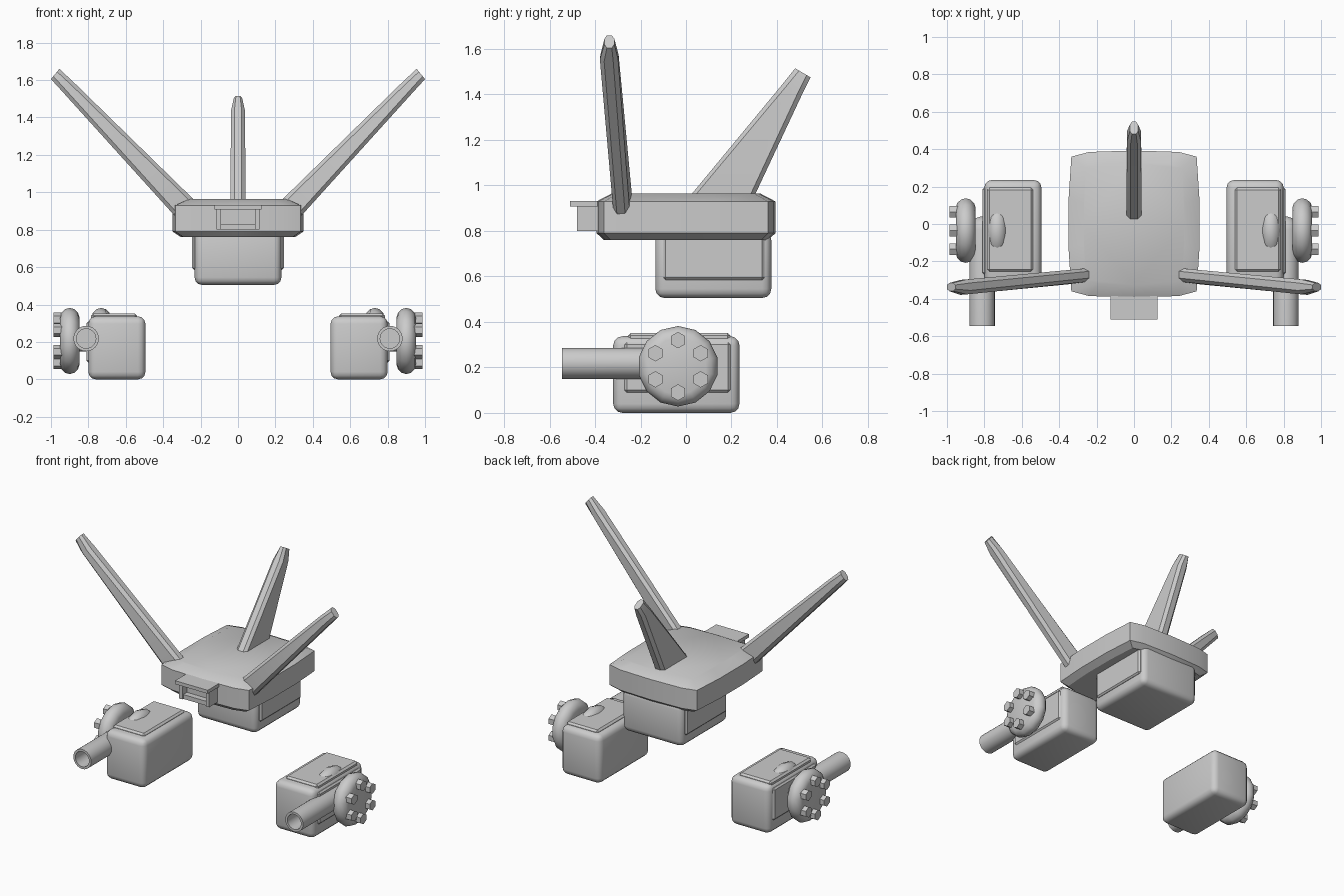
import bpy, bmesh, math
from mathutils import Vector

cube = bpy.data.objects.get("Cube")
if cube:
    bpy.data.objects.remove(cube, do_unlink=True)

grey = bpy.data.materials.new("plain grey")
grey.use_nodes = True
grey.diffuse_color = (0.6, 0.6, 0.6, 1)
grey.node_tree.nodes["Principled BSDF"].inputs["Base Color"].default_value = (0.6, 0.6, 0.6, 1)


def finish(name, bm, bevel=0, segments=2, angle=35):
    bmesh.ops.recalc_face_normals(bm, faces=bm.faces)
    mesh = bpy.data.meshes.new(name)
    bm.to_mesh(mesh)
    bm.free()
    mesh.materials.append(grey)
    ob = bpy.data.objects.new(name, mesh)
    bpy.context.collection.objects.link(ob)
    bpy.ops.object.select_all(action='DESELECT')
    ob.select_set(True)
    bpy.context.view_layer.objects.active = ob
    if bevel:
        mod = ob.modifiers.new("Bevel", 'BEVEL')
        mod.width, mod.segments = bevel, segments
        bpy.ops.object.modifier_apply(modifier=mod.name)
    bpy.ops.object.shade_smooth_by_angle(angle=math.radians(angle))
    return ob


def box(name, x, y, z, bevel=0, segments=2):
    bm = bmesh.new()
    bmesh.ops.create_cube(bm, size=1)
    for v in bm.verts:
        v.co = [lo + (c + 0.5) * (hi - lo) for c, (lo, hi) in zip(v.co, (x, y, z))]
    return finish(name, bm, bevel, segments)


def loft(name, rings, angle=35):
    # Skin a closed solid over rings of equal point count
    bm = bmesh.new()
    loops = [[bm.verts.new(p) for p in ring] for ring in rings]
    n = len(loops[0])
    for a, b in zip(loops, loops[1:]):
        for i in range(n):
            j = (i + 1) % n
            bm.faces.new((a[i], a[j], b[j], b[i]))
    bm.faces.new(loops[0])
    bm.faces.new(loops[-1])
    return finish(name, bm, angle=angle)


def lathe(name, profile, centre, axis, sides, turn=0, angle=35):
    # Rings of (position along axis, radius) about the x or y axis
    rings = []
    for t, r in profile:
        ring = []
        for i in range(sides):
            a = math.tau * i / sides + turn
            u, w = r * math.cos(a), r * math.sin(a)
            offset = (t, u, w) if axis == 'x' else (u, t, w)
            ring.append(Vector(centre) + Vector(offset))
        rings.append(ring)
    return loft(name, rings, angle)


def blade(name, sections, thick_dir):
    # Each section: one edge point, the opposite edge point, half thickness
    d = Vector(thick_dir)
    rings = []
    for a, b, t in sections:
        a, b = Vector(a), Vector(b)
        w = (b - a).normalized() * min(0.02, (b - a).length * 0.3)
        rings.append([a - d * t * 0.5, a + w - d * t, b - w - d * t, b - d * t * 0.5,
                      b + d * t * 0.5, b - w + d * t, a + w + d * t, a + d * t * 0.5])
    return loft(name, rings, angle=20)


# Main hull slab with rounded outline and chamfered rims
half = [(0.35, 0.0), (0.35, 0.13), (0.335, 0.36), (0.24, 0.385), (0.0, 0.393)]
quarter = half + [(-x, y) for x, y in half[-2::-1]]
outline = quarter + [(x, -y) for x, y in quarter[-2:0:-1]]
loft("hull", [[(x * sx, y * sy, z) for x, y in outline] for z, sx, sy in
              [(0.76, 0.87, 0.92), (0.79, 1, 1), (0.93, 1, 1), (0.965, 0.77, 0.83)]], 28)

# Lower housing with a raised panel on each side
box("lower_housing", (-0.232, 0.232), (-0.135, 0.375), (0.505, 0.80), 0.04, 3)
box("lower_side_panels", (-0.245, 0.245), (-0.10, 0.345), (0.585, 0.80), 0.01, 1)

# Front sensor: hood and an open frame
box("sensor_hood", (-0.125, 0.125), (-0.51, -0.37), (0.908, 0.932))
box("sensor_back", (-0.115, 0.115), (-0.43, -0.37), (0.80, 0.91))
box("sensor_sill", (-0.115, 0.115), (-0.47, -0.37), (0.80, 0.83))
for s in (-1, 1):
    box("sensor_cheek", sorted((s * 0.09, s * 0.115)), (-0.48, -0.37), (0.80, 0.91))

# Rear fin
blade("rear_fin", [((0, -0.01, 0.92), (0, 0.285, 0.92), 0.04),
                   ((0, 0.42, 1.44), (0, 0.515, 1.41), 0.038),
                   ((0, 0.48, 1.515), (0, 0.548, 1.475), 0.022)], (1, 0, 0))

for s, side in ((1, "left"), (-1, "right")):
    # Swept front blades
    blade(side + "_blade", [((s * 0.23, -0.27, 0.955), (s * 0.33, -0.285, 0.865), 0.036),
                            ((s * 0.875, -0.335, 1.585), (s * 0.945, -0.34, 1.545), 0.04),
                            ((s * 0.955, -0.337, 1.66), (s, -0.337, 1.605), 0.022)],
          (0, 1, 0))

    # Pod with top and outer panels
    def span(a, b):
        return sorted((s * a, s * b))
    box(side + "_pod", span(0.495, 0.80), (-0.32, 0.235), (0, 0.337), 0.04, 3)
    box(side + "_pod_lid", span(0.54, 0.785), (-0.255, 0.195), (0.30, 0.352), 0.012, 1)
    box(side + "_pod_panel", span(0.75, 0.81), (-0.27, 0.195), (0.09, 0.31), 0.01, 1)

    # Round drums either side of the barrel
    rim = [(-0.053, 0.125), (-0.045, 0.15), (-0.025, 0.17), (0, 0.177),
           (0.025, 0.17), (0.045, 0.15), (0.053, 0.125)]
    for part, x in (("outer_drum", 0.9), ("inner_drum", 0.732)):
        lathe(f"{side}_{part}", rim, (s * x, -0.035, 0.205), 'x', 14, math.pi / 2)
    lathe(side + "_axle", [(-0.1, 0.06), (0.1, 0.06)], (s * 0.815, -0.035, 0.21), 'x', 16)

    # Hexagonal bolts on the outer drum
    for i in range(6):
        a = math.tau * i / 6 + math.pi / 2
        lathe(side + "_bolt", [(-0.03, 0.036), (0.03, 0.036)],
              (s * 0.956, -0.035 + 0.115 * math.cos(a), 0.205 + 0.115 * math.sin(a)),
              'x', 6, math.pi / 2)

    # Hollow barrel with a domed rear end
    dome = [(0.07 * math.sin(a), 0.068 * math.cos(a)) for a in (1.45, 1.1, 0.75, 0.4, 0)]
    lathe(side + "_barrel", dome + [(-0.515, 0.068), (-0.515, 0.052), (-0.40, 0.052)],
          (s * 0.812, -0.03, 0.218), 'y', 24)
